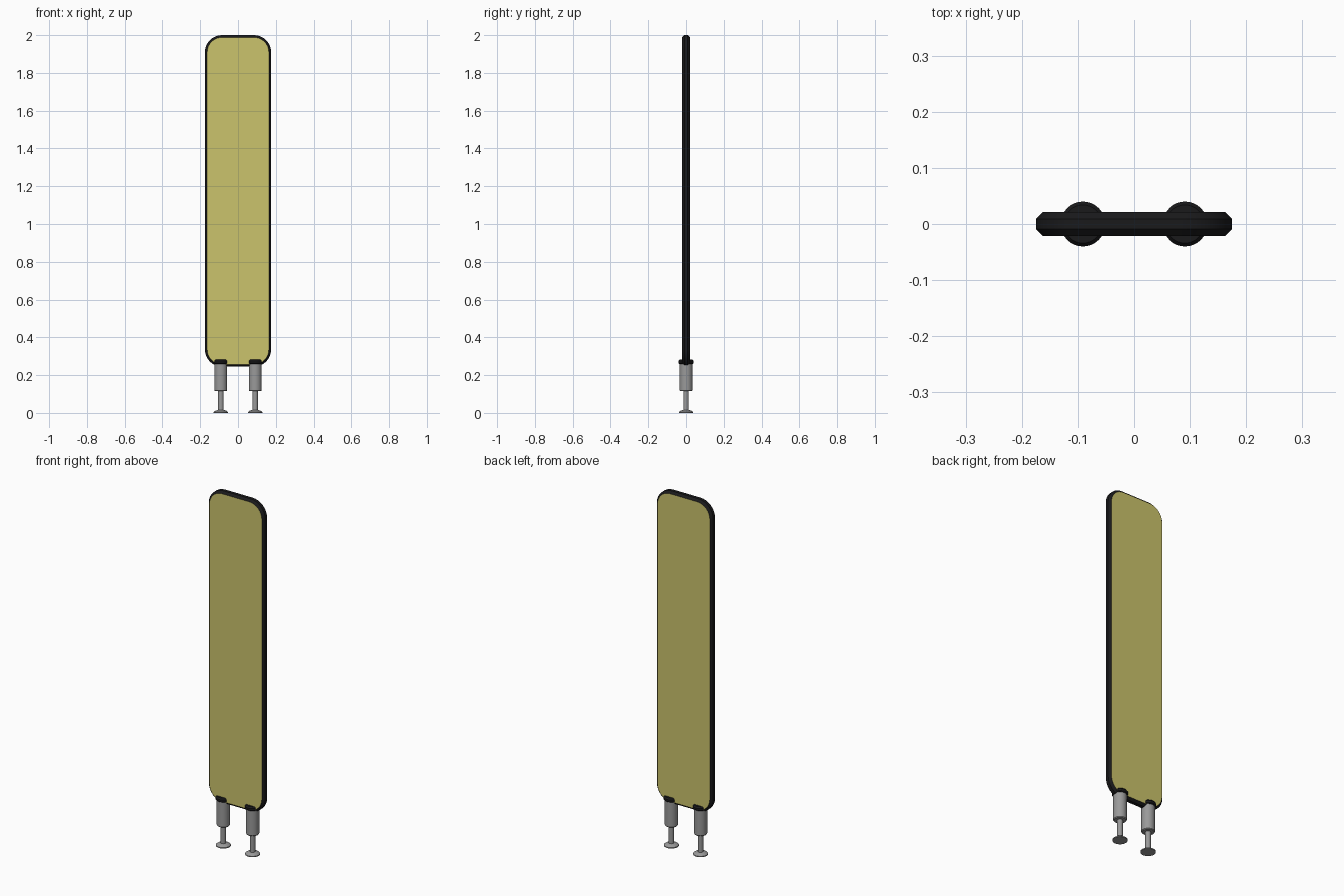
import bpy, bmesh
from math import sin, cos, pi, radians

cube = bpy.data.objects.get("Cube")
if cube:
    bpy.data.objects.remove(cube, do_unlink=True)


def material(name, rgb):
    m = bpy.data.materials.new(name)
    m.use_nodes = True
    m.diffuse_color = (*rgb, 1)
    m.node_tree.nodes["Principled BSDF"].inputs["Base Color"].default_value = (*rgb, 1)
    return m


yellow = material("pale yellow", (0.60, 0.55, 0.15))
black = material("black rubber", (0.010, 0.010, 0.011))
grey = material("grey metal", (0.32, 0.32, 0.32))


def finish(name, bm, mats):
    bmesh.ops.recalc_face_normals(bm, faces=bm.faces)
    mesh = bpy.data.meshes.new(name)
    bm.to_mesh(mesh)
    bm.free()
    for m in mats:
        mesh.materials.append(m)
    ob = bpy.data.objects.new(name, mesh)
    bpy.context.collection.objects.link(ob)
    bpy.ops.object.select_all(action="DESELECT")
    ob.select_set(True)
    bpy.context.view_layer.objects.active = ob
    bpy.ops.object.shade_smooth_by_angle(angle=radians(30))
    return ob


def loft(bm, rings):
    """Skin closed rings of points and cap both ends; return the caps."""
    loops = [[bm.verts.new(p) for p in ring] for ring in rings]
    n = len(loops[0])
    for a, b in zip(loops, loops[1:]):
        for i in range(n):
            j = (i + 1) % n
            bm.faces.new((a[i], a[j], b[j], b[i]))
    return [bm.faces.new(loops[0]), bm.faces.new(loops[-1])]


# Panel: rounded board with a chamfered black rim and yellow faces
HALF_W, BOTTOM, TOP, RADIUS, STEPS = 0.175, 0.245, 2.0, 0.09, 8


def rounded_ring(inset, y):
    r = RADIUS - inset
    cx = HALF_W - RADIUS
    corners = [(cx, TOP - RADIUS), (-cx, TOP - RADIUS),
               (-cx, BOTTOM + RADIUS), (cx, BOTTOM + RADIUS)]
    points = []
    for k, (x, z) in enumerate(corners):
        for s in range(STEPS + 1):
            a = (k + s / STEPS) * pi / 2
            points.append((x + r * cos(a), y, z + r * sin(a)))
    return points


bm = bmesh.new()
caps = loft(bm, [rounded_ring(0.012, -0.021), rounded_ring(0, -0.009),
                 rounded_ring(0, 0.009), rounded_ring(0.012, 0.021)])
for face in caps:
    face.material_index = 1
finish("panel", bm, [black, yellow])


# Legs: turned parts stacked on each side
def lathe(name, x, profile, mat, sides=32):
    bm = bmesh.new()
    loft(bm, [[(x + r * cos(2 * pi * i / sides), r * sin(2 * pi * i / sides), z)
               for i in range(sides)] for r, z in profile])
    return finish(name, bm, [mat])


for side, x in (("left", 0.091), ("right", -0.091)):
    lathe(side + "_foot", x, [(0.038, 0), (0.038, 0.005), (0.028, 0.012), (0.014, 0.016)], grey)
    lathe(side + "_rod", x, [(0.014, 0.01), (0.014, 0.12)], grey)
    lathe(side + "_sleeve", x, [(0.031, 0.115), (0.034, 0.119), (0.034, 0.262)], grey)
    lathe(side + "_collar", x, [(0.036, 0.259), (0.040, 0.263), (0.040, 0.274),
                                (0.034, 0.282)], black)
